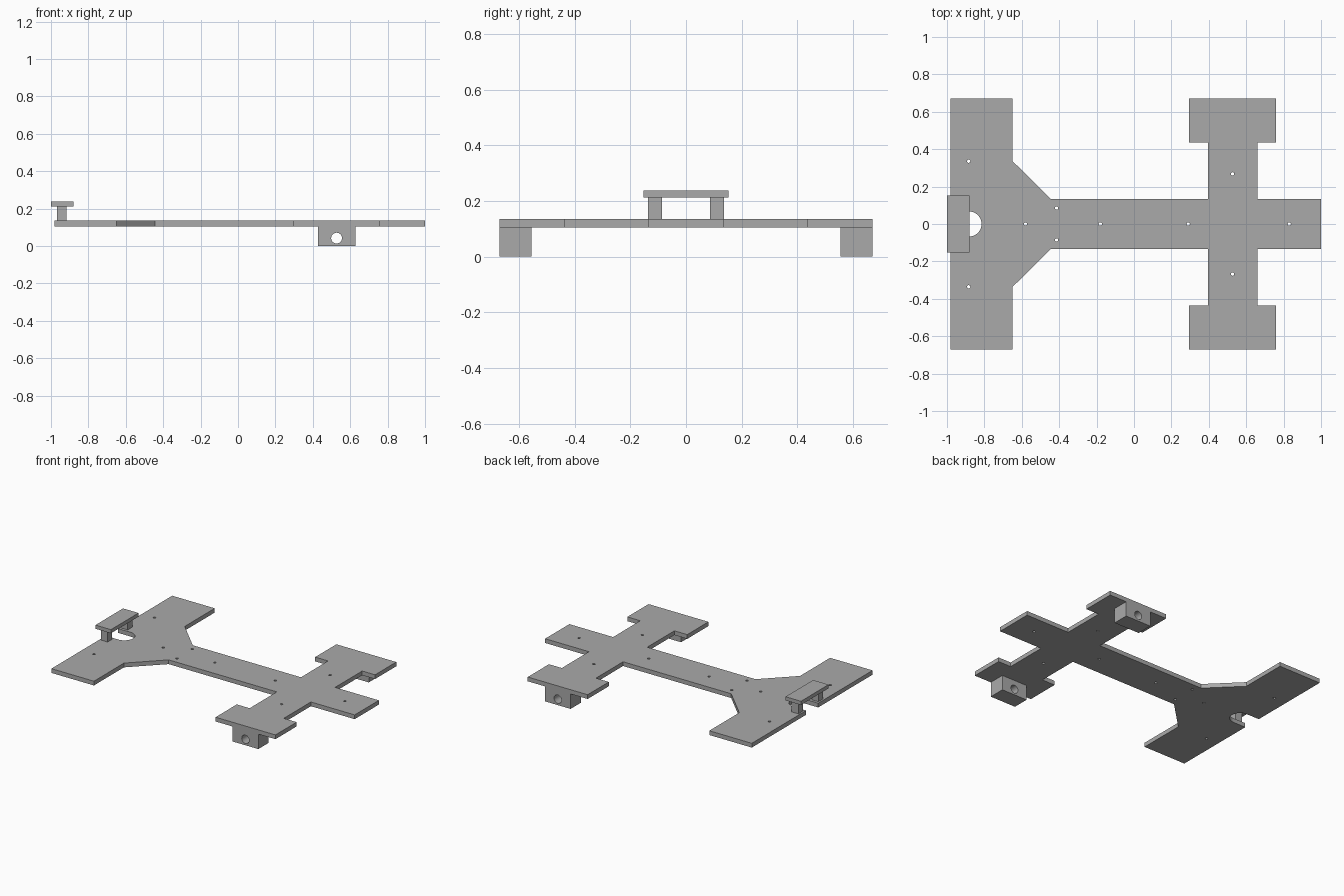
import bpy, bmesh
from math import cos, sin, pi, radians
from mathutils import Matrix

cube = bpy.data.objects.get("Cube")
if cube:
    bpy.data.objects.remove(cube, do_unlink=True)

grey = bpy.data.materials.new("plain grey")
grey.use_nodes = True
colour = (0.4, 0.4, 0.4, 1)
grey.diffuse_color = colour
grey.node_tree.nodes["Principled BSDF"].inputs["Base Color"].default_value = colour


def arc(cx, cy, r, start=0, end=2 * pi, n=24, closed=True):
    """Points along an arc; a closed circle leaves out its repeated end."""
    steps = n if closed else n + 1
    return [(cx + r * cos(start + (end - start) * i / n),
             cy + r * sin(start + (end - start) * i / n)) for i in range(steps)]


def slab(name, outline, depth, matrix, holes=()):
    """Flat outline with holes, extruded upward by depth, then placed."""
    curve = bpy.data.curves.new(name, "CURVE")
    curve.dimensions = "2D"
    curve.fill_mode = "BOTH"
    curve.extrude = depth / 2
    for loop in [outline, *holes]:
        spline = curve.splines.new("POLY")
        spline.points.add(len(loop) - 1)
        for point, (x, y) in zip(spline.points, loop):
            point.co = (x, y, 0, 1)
        spline.use_cyclic_u = True
    source = bpy.data.objects.new(name + "_profile", curve)
    mesh = bpy.data.meshes.new_from_object(source)
    bpy.data.objects.remove(source)
    bm = bmesh.new()
    bm.from_mesh(mesh)
    bmesh.ops.remove_doubles(bm, verts=bm.verts, dist=0.0001)
    bmesh.ops.transform(bm, matrix=matrix @ Matrix.Translation((0, 0, depth / 2)), verts=bm.verts)
    bmesh.ops.recalc_face_normals(bm, faces=bm.faces)
    bm.to_mesh(mesh)
    bm.free()
    mesh.materials.clear()
    mesh.materials.append(grey)
    obj = bpy.data.objects.new(name, mesh)
    bpy.context.collection.objects.link(obj)
    bpy.ops.object.select_all(action="DESELECT")
    obj.select_set(True)
    bpy.context.view_layer.objects.active = obj
    bpy.ops.object.shade_smooth_by_angle(angle=radians(30))
    return obj


def rect(x0, x1, y0, y1):
    return [(x0, y0), (x1, y0), (x1, y1), (x0, y1)]


# Chassis plate: half outline from the slot to the nose, mirrored across y
half = [(-0.98, 0.067), (-0.98, 0.67), (-0.65, 0.67), (-0.65, 0.337),
        (-0.445, 0.134), (0.395, 0.134), (0.395, 0.435), (0.295, 0.435),
        (0.295, 0.67), (0.76, 0.67), (0.76, 0.435), (0.66, 0.435),
        (0.66, 0.134), (1.0, 0.134)]
slot = arc(-0.882, 0, 0.067, -pi / 2, pi / 2, closed=False)
outline = half + [(x, -y) for x, y in reversed(half)] + slot

# Screw holes: some on the centre line, some in mirrored pairs
centres = [(x, 0) for x in (-0.58, -0.18, 0.29, 0.83)]
for x, y in [(-0.884, 0.336), (-0.414, 0.085), (0.527, 0.268)]:
    centres += [(x, y), (x, -y)]
slab("chassis_plate", outline, 0.03, Matrix.Translation((0, 0, 0.105)),
     [arc(x, y, 0.009, n=16) for x, y in centres])

# Axle blocks under the arms, and posts that hold the raised bar
upright = Matrix.Rotation(pi / 2, 4, "X")
for side, near_y, post_y in (("left", -0.555, -0.086), ("right", 0.67, 0.137)):
    slab("axle_block_" + side, rect(0.427, 0.627, 0, 0.105), 0.115,
         Matrix.Translation((0, near_y, 0)) @ upright,
         [arc(0.527, 0.042, 0.029)])
    slab("bar_post_" + side, rect(-0.968, -0.917, post_y - 0.051, post_y), 0.077,
         Matrix.Translation((0, 0, 0.135)))
slab("raised_bar", rect(-1.0, -0.88, -0.153, 0.153), 0.026,
     Matrix.Translation((0, 0, 0.212)))
